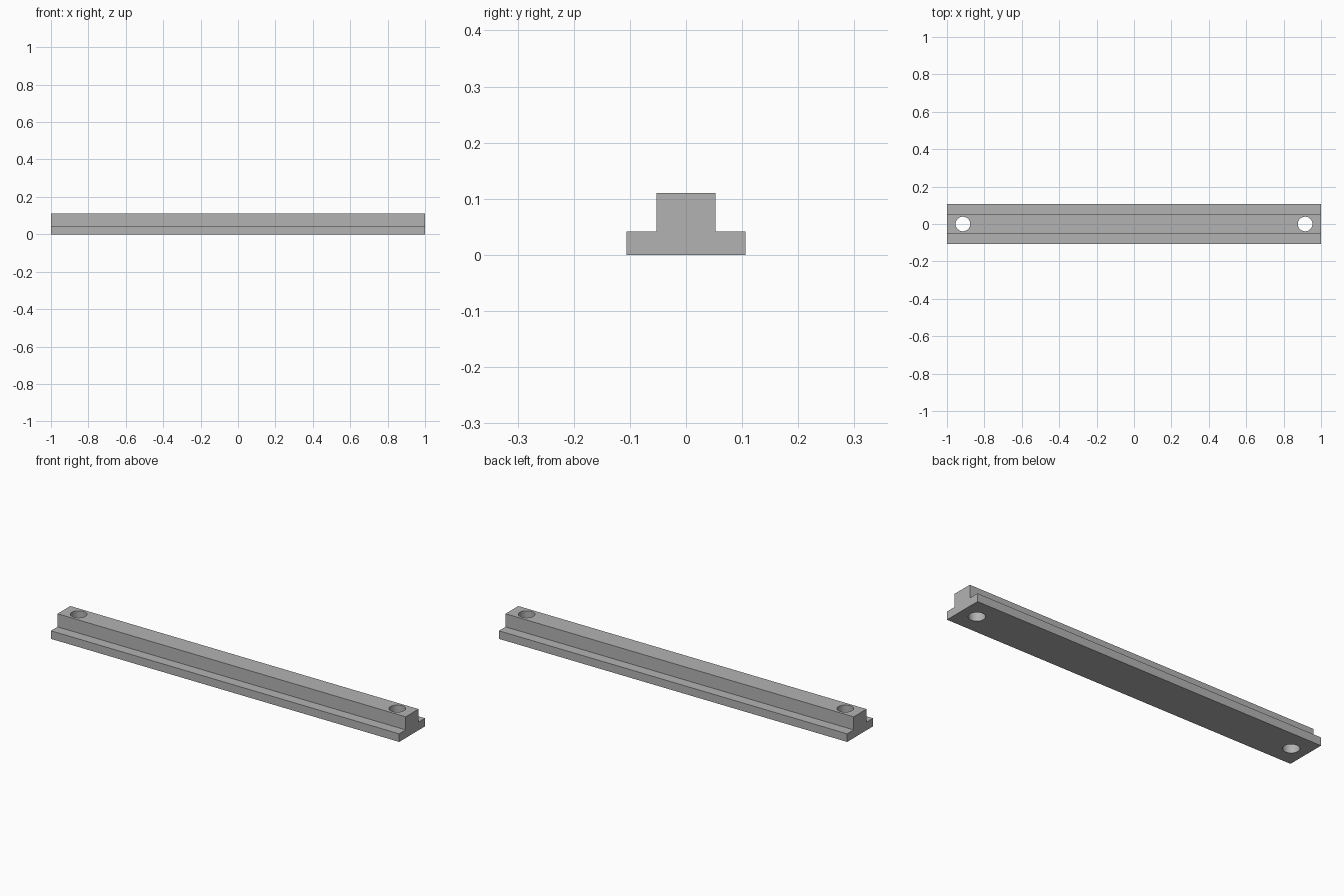
import bpy
import bmesh
import math

cube = bpy.data.objects.get("Cube")
if cube:
    bpy.data.objects.remove(cube, do_unlink=True)

HALF_LENGTH = 1.0
HEIGHT = 0.11
HOLE_X = 0.915
HOLE_RADIUS = 0.039

# Plain grey metal
grey = bpy.data.materials.new("grey_metal")
grey.use_nodes = True
colour = (0.45, 0.45, 0.45, 1)
grey.diffuse_color = colour
grey.node_tree.nodes["Principled BSDF"].inputs["Base Color"].default_value = colour

# Rail: stepped T profile extruded along its length
half = [(0.106, 0), (0.106, 0.042), (0.0525, 0.042), (0.0525, HEIGHT)]
profile = half + [(-y, z) for y, z in reversed(half)]
bm = bmesh.new()
end = bm.faces.new([bm.verts.new((-HALF_LENGTH, y, z)) for y, z in profile])
result = bmesh.ops.extrude_face_region(bm, geom=[end])
moved = [v for v in result["geom"] if isinstance(v, bmesh.types.BMVert)]
bmesh.ops.translate(bm, verts=moved, vec=(2 * HALF_LENGTH, 0, 0))
bmesh.ops.recalc_face_normals(bm, faces=bm.faces)
mesh = bpy.data.meshes.new("rail")
bm.to_mesh(mesh)
bm.free()
mesh.materials.append(grey)
rail = bpy.data.objects.new("rail", mesh)
bpy.context.collection.objects.link(rail)

# Round mounting holes through both ends
for side in (-1, 1):
    bpy.ops.mesh.primitive_cylinder_add(vertices=48, radius=HOLE_RADIUS, depth=0.3,
                                        location=(side * HOLE_X, 0, HEIGHT / 2))
    cutter = bpy.context.object
    cutter.name = "hole_cutter"
    cutter.data.materials.append(grey)
    cutter.hide_render = True
    cut = rail.modifiers.new("mounting_hole", "BOOLEAN")
    cut.operation = "DIFFERENCE"
    cut.solver = "EXACT"
    cut.object = cutter
    bpy.ops.object.select_all(action="DESELECT")
    bpy.context.view_layer.objects.active = rail
    rail.select_set(True)
    bpy.ops.object.modifier_apply(modifier=cut.name)
    bpy.data.objects.remove(cutter, do_unlink=True)

# Smooth hole walls, crisp rail edges
bpy.ops.object.shade_smooth_by_angle(angle=math.radians(30))
